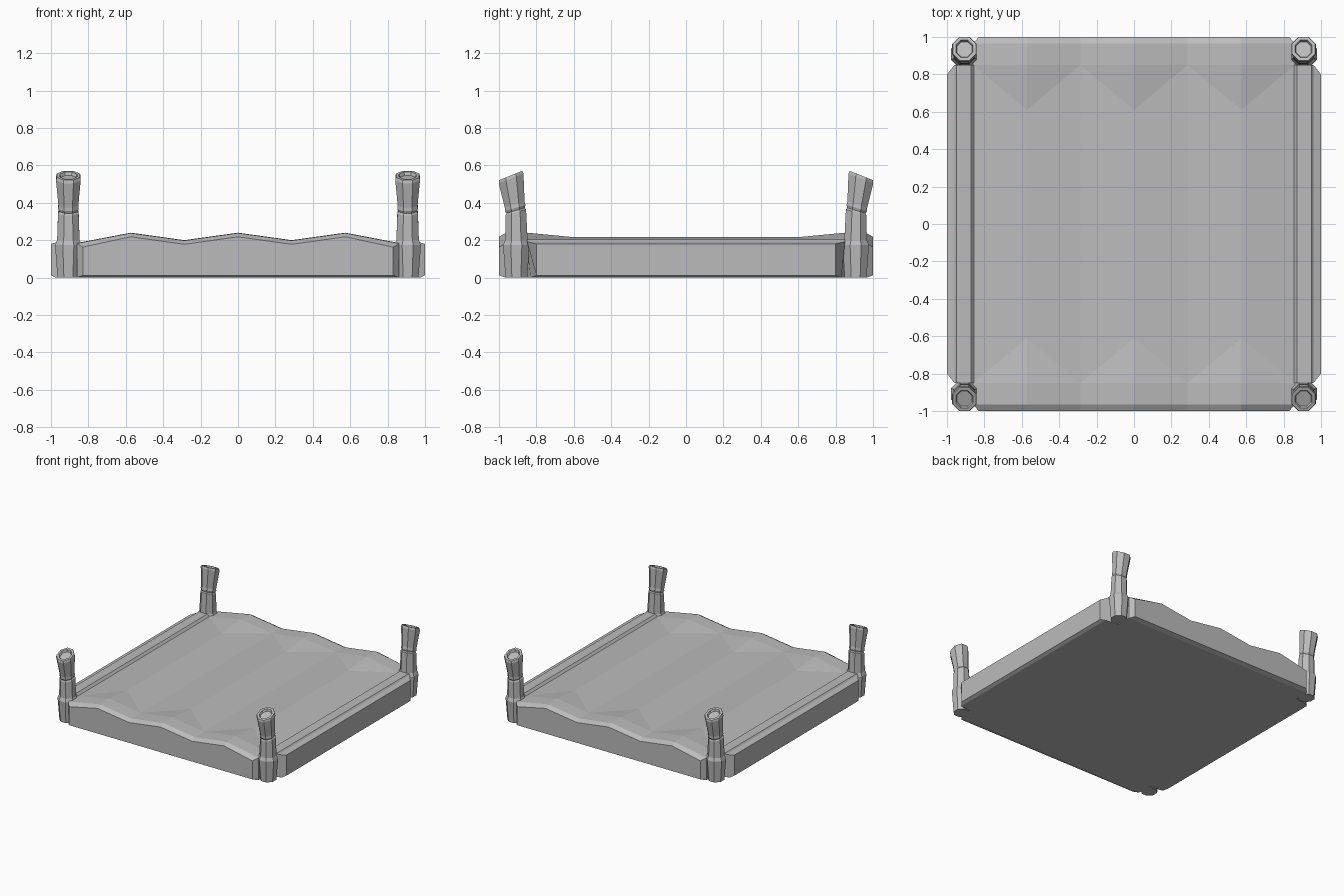
import bpy, bmesh
from math import cos, sin, pi

cube = bpy.data.objects.get("Cube")
if cube:
    bpy.data.objects.remove(cube, do_unlink=True)

grey = bpy.data.materials.new("plain grey")
grey.use_nodes = True
COLOUR = (0.5, 0.5, 0.5, 1)
grey.diffuse_color = COLOUR
grey.node_tree.nodes["Principled BSDF"].inputs["Base Color"].default_value = COLOUR


def finish(name, bm):
    bmesh.ops.recalc_face_normals(bm, faces=bm.faces)
    mesh = bpy.data.meshes.new(name)
    bm.to_mesh(mesh)
    bm.free()
    mesh.materials.append(grey)
    obj = bpy.data.objects.new(name, mesh)
    bpy.context.collection.objects.link(obj)
    return obj


# Mattress with scalloped end panels, made of matching columns along x
def mattress():
    bm = bmesh.new()
    cols = []
    for i in range(-3, 4):
        end = abs(i) == 3
        peak = i % 2 == 0
        x = 0.86 * i / 3
        wall_x = 0.83 * i / 3 if end else x
        rim = 0.24 if peak else 0.185 if end else 0.2
        crest = 0.217 if peak else rim
        col = {}
        for s in (-1, 1):
            spots = {"base": (x, 0.965, 0), "foot": (wall_x, 1, 0.012),
                     "wall": (wall_x, 1, rim - 0.022), "lip": (x, 0.965, rim - 0.002),
                     "rim": (x, 0.85, rim)}
            if peak:
                spots["crest"] = (x, 0.61, crest)
            for key, (px, py, pz) in spots.items():
                col[key, s] = bm.verts.new((px, s * py, pz))
            if not peak:
                col["crest", s] = col["rim", s]
        cols.append(col)
    chain = ["base", "foot", "wall", "lip", "rim"]
    for a, b in zip(cols, cols[1:]):
        for s in (-1, 1):
            for p, q in zip(chain, chain[1:]):
                bm.faces.new((a[p, s], a[q, s], b[q, s], b[p, s]))
            # sloping facet below each scallop
            top = a if a["crest", s] != a["rim", s] else b
            bm.faces.new((a["rim", s], b["rim", s], top["crest", s]))
        for p in ("base", "crest"):
            bm.faces.new((a[p, -1], a[p, 1], b[p, 1], b[p, -1]))
    for c in (cols[0], cols[-1]):
        for s in (-1, 1):
            bm.faces.new([c[k, s] for k in chain[:4]])
        bm.faces.new([c[k, -1] for k in ("base", "lip", "rim")] +
                     [c[k, 1] for k in ("rim", "lip", "base")])
    finish("mattress", bm)


# Side rail: cross-section run along y, its outer points ending early
def side_rail(name, side):
    section = [(0.85, 0), (0.975, 0), (1, 0.012), (1, 0.18),
               (0.96, 0.192), (0.95, 0.203), (0.872, 0.203), (0.855, 0.185)]
    bm = bmesh.new()
    rings = []
    for s in (-1, 1):
        rings.append([bm.verts.new((side * x, s * (0.85 - max(0, x - 0.96) * 1.25), z))
                      for x, z in section])
    n = len(section)
    for i in range(n):
        j = (i + 1) % n
        bm.faces.new((rings[0][i], rings[0][j], rings[1][j], rings[1][i]))
    for ring in rings:
        bm.faces.new(ring)
    finish(name, bm)


# Corner post: eight-sided, leaning outward, with a tilted hollow top
def corner_post(name, sx, sy):
    # height, outward shift, radius, tilt
    rings = [(0, 0, 0.058, 0), (0.175, 0, 0.071, 0), (0.2, 0, 0.06, 0),
             (0.348, 0.003, 0.055, 0.3), (0.358, 0.004, 0.049, 0.3),
             (0.372, 0.006, 0.055, 0.3), (0.39, 0.009, 0.053, 0.3),
             (0.53, 0.028, 0.066, 0.4), (0.546, 0.03, 0.062, 0.4),
             (0.546, 0.03, 0.046, 0.4), (0.53, 0.027, 0.04, 0.4)]
    bm = bmesh.new()
    loops = []
    for z, shift, r, tilt in rings:
        loop = []
        for k in range(8):
            a = (k + 0.5) * pi / 4
            out = r * sin(a) / cos(pi / 8)
            loop.append(bm.verts.new((sx * (0.907 + r * cos(a) / cos(pi / 8)),
                                      sy * (0.907 + shift + out), z - tilt * out)))
        loops.append(loop)
    for lo, hi in zip(loops, loops[1:]):
        for k in range(8):
            j = (k + 1) % 8
            bm.faces.new((lo[k], lo[j], hi[j], hi[k]))
    bm.faces.new(loops[0])
    bm.faces.new(loops[-1])
    finish(name, bm)


mattress()
for side, sx in (("left", 1), ("right", -1)):
    side_rail(side + "_rail", sx)
    for end, sy in (("front", -1), ("back", 1)):
        corner_post(f"{end}_{side}_post", sx, sy)
